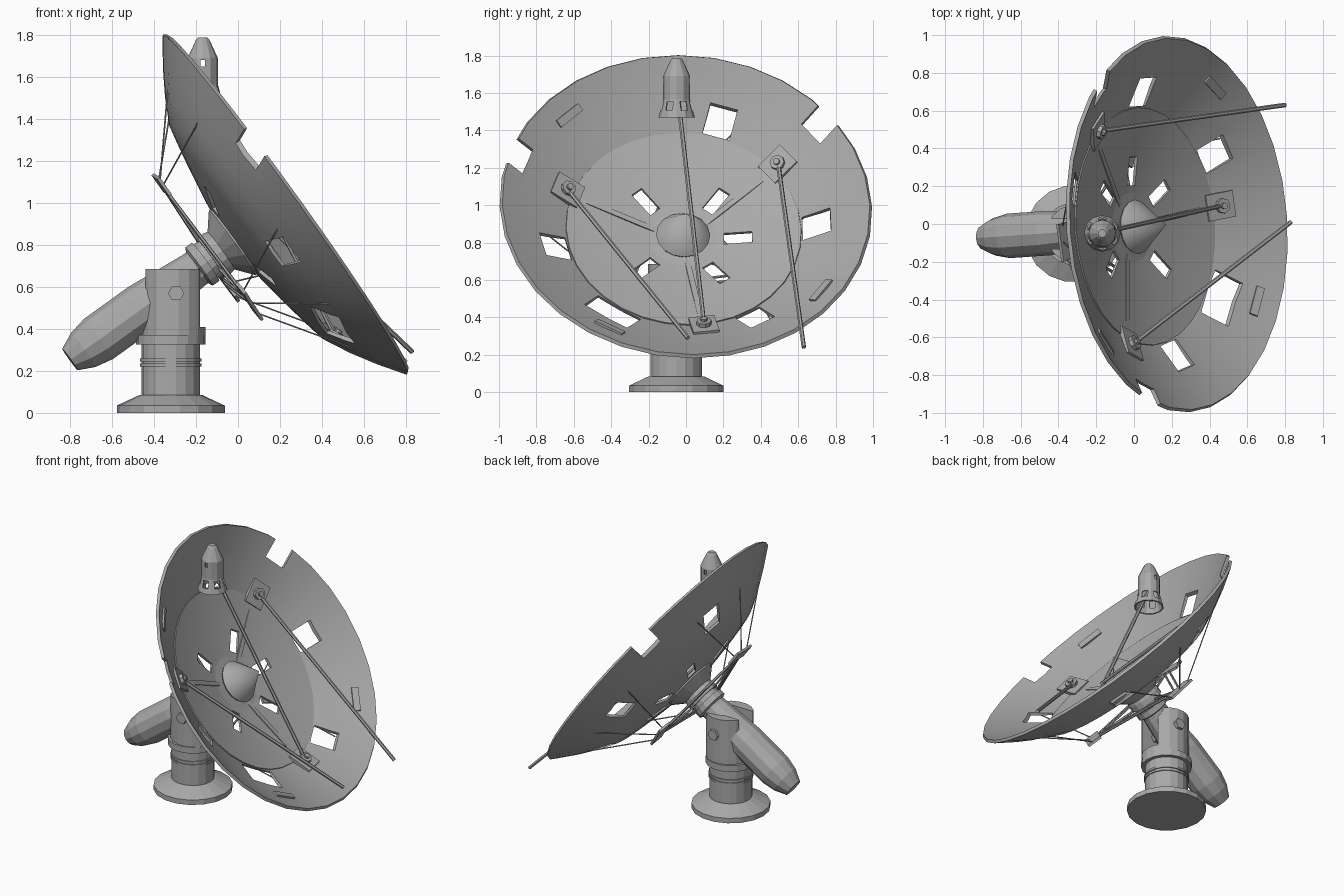
import bpy, bmesh
from math import sin, cos, pi, radians
from mathutils import Matrix, Vector

if "Cube" in bpy.data.objects:
    bpy.data.objects.remove(bpy.data.objects["Cube"])

I = Matrix.Identity(4)
# dish frame: local z is the pointing axis, local x runs down the dish, local y to the side
D = Matrix.Translation((0.235, 0, 1.0)) @ Matrix.Rotation(radians(4), 4, 'Z') @ Matrix.Rotation(radians(54.3), 4, 'Y')
LEGS = (7, 128, 249)        # front leg pads
FRAME = (187, 308, 69)      # rear frame corners
grey = bpy.data.materials.new("dark_grey")
grey.diffuse_color = (0.4, 0.4, 0.4, 1)
grey.use_nodes = True
grey.node_tree.nodes["Principled BSDF"].inputs["Base Color"].default_value = grey.diffuse_color


def finish(name, bm, M=I):
    bmesh.ops.recalc_face_normals(bm, faces=bm.faces)
    me = bpy.data.meshes.new(name)
    bm.to_mesh(me)
    bm.free()
    me.transform(M)
    me.materials.append(grey)
    ob = bpy.data.objects.new(name, me)
    bpy.context.collection.objects.link(ob)
    return ob


def lathe(name, pts, n, M=I, closed=False):
    bm = bmesh.new()
    rings = []
    for r, z in pts:
        if r < 1e-4:
            rings.append([bm.verts.new((0, 0, z))] * n)
        else:
            rings.append([bm.verts.new((r * cos(2 * pi * k / n), r * sin(2 * pi * k / n), z)) for k in range(n)])
    pairs = list(zip(rings, rings[1:])) + ([(rings[-1], rings[0])] if closed else [])
    for a, b in pairs:
        for k in range(n):
            q = list(dict.fromkeys([a[k], a[(k + 1) % n], b[(k + 1) % n], b[k]]))
            if len(q) > 2:
                bm.faces.new(q)
    if not closed:
        for ring in (rings[0], rings[-1]):
            if ring[0] is not ring[1]:
                bm.faces.new(ring)
    return finish(name, bm, M)


def add_box(bm, M, size):
    bmesh.ops.create_cube(bm, size=1, matrix=M @ Matrix.Diagonal((*size, 1)))


def polar(theta, r, h=0, tilt=0):
    # frame on the dish: x radial, y tangential, z out of the dish
    return (Matrix.Rotation(radians(theta), 4, 'Z') @ Matrix.Translation((r, 0, h))
            @ Matrix.Rotation(radians(-tilt), 4, 'Y'))


def pt(theta, r, h):
    return D @ polar(theta, r, h).translation


def rod(name, a, b, r, n=6):
    a, b = Vector(a), Vector(b)
    d = b - a
    M = Matrix.Translation(a) @ d.to_track_quat('Z', 'Y').to_matrix().to_4x4()
    return lathe(name, [(r, 0), (r, d.length)], n, M)


def box(name, M, size):
    bm = bmesh.new()
    add_box(bm, M, size)
    return finish(name, bm)


def cut(ob, boxes, M=I):
    bm = bmesh.new()
    for m, size in boxes:
        add_box(bm, M @ m, size)
    cutter = finish("cutter", bm)
    cutter.hide_render = True
    mod = ob.modifiers.new("cut", 'BOOLEAN')
    mod.object, mod.operation, mod.solver = cutter, 'DIFFERENCE', 'EXACT'
    mod.use_self = True     # some window cutters cross each other
    dg = bpy.context.evaluated_depsgraph_get()
    me = bpy.data.meshes.new_from_object(ob.evaluated_get(dg))
    ob.modifiers.clear()
    ob.data = me
    bpy.data.objects.remove(cutter)


def smooth(ob, angle=35):
    bpy.ops.object.select_all(action='DESELECT')
    ob.select_set(True)
    bpy.context.view_layer.objects.active = ob
    bpy.ops.object.shade_smooth_by_angle(angle=radians(angle))


# Pedestal: foot, column and clamp rings
P = Matrix.Translation((-0.32, -0.052, 0))
lathe("pedestal", [(.257, 0), (.257, .035), (.15, .085), (.14, .085), (.14, .222), (.147, .222), (.147, .236),
                   (.14, .236), (.14, .244), (.147, .244), (.147, .258), (.14, .258), (.14, .325), (.165, .325),
                   (.165, .37), (.13, .37)], 18, P)

# Yoke with a slot for the boom
Y = P @ Matrix.Translation((.01, 0, 0))
yoke = lathe("yoke", [(.138, .36), (.138, .685)], 18, Y @ Matrix.Diagonal((1.12, 1.12, 1, 1)))
cut(yoke, [(Y @ Matrix.Translation((0, 0, .61)), (.5, .16, .4))])
rod("pivot_bolt", (-.295, -.225, .57), (-.295, .12, .57), .038)

# Boom with counterweight end, and the collar behind the dish
lathe("boom", [(.063, -1.278), (.1, -1.2), (.118, -1.11), (.118, -.85), (.09, -.55), (.09, -.35)], 12, D)
lathe("collar", [(.09, -.53), (.112, -.52), (.112, -.48), (.1, -.48), (.1, -.45), (.115, -.45), (.115, -.41),
                 (.11, -.39), (.19, -.325), (.19, -.3), (.1, -.3)], 16, D)

# Dish: front profile plus offset back profile, with a small step at the panel seam
front = [(.10, -.31), (.25, -.292), (.385, -.268), (.51, -.245), (.63, -.215), (.632, -.222),
         (.75, -.152), (.87, -.078), (.985, .002)]
back = [(.998, -.014), (.875, -.1), (.755, -.174), (.635, -.236), (.51, -.262), (.385, -.285), (.25, -.308), (.10, -.326)]
dish = lathe("dish", front + back, 32, D, closed=True)
holes = []
for th, w in ((162, .15), (90, .15), (30, .15), (-35, .27), (-78, .15)):    # missing panels
    holes.append((polar(th, .71, -.18), (.145, w, .4)))
for th in (35, 88, 141, 220, 315):                                         # openings round the hub
    holes.append((polar(th, .295, -.3), (.15, .07, .3)))
holes.append((polar(127, .97, -.03), (.2, .16, .4)))                       # rim notches
holes.append((polar(-111.5, 1.0, -.03), (.21, .17, .4)))
cut(dish, holes, D)
smooth(dish)

# Centre cone
cone = lathe("hub_cone", [(0, -.08), (.145, -.272), (.14, -.282), (.085, -.29), (.085, -.34), (0, -.34)], 16, D)
smooth(cone)

# Thin cover plates on the dish face
for th in (54, -30, -137):
    box("cover_plate", D @ polar(th, .875, -.07, 33), (.045, .165, .022))

# Leg pads with washers, and faint inner ribs running to the hub
for th in LEGS:
    box("leg_pad", D @ polar(th, .66, -.193, 25), (.165, .14, .025))
    lathe("pad_washer", [(.04, 0), (.04, .025), (.018, .025), (.018, .04)], 8, D @ polar(th, .66, -.182, 25))
    box("dish_rib", D @ polar(th, .36, -.271, 9.5), (.5, .03, .012))

# Feed legs
rod("feed_leg", pt(249, .66, -.18), (.83, .01, .29), .012)
rod("feed_leg", pt(128, .66, -.18), (.80, .63, .24), .012)
rod("feed_leg", pt(7, .66, -.18), (-.165, -.045, 1.6), .012)

# Feed horn: open thin-walled bell with windows
F = Matrix.Translation((-.168, -.05, 0))
feed = lathe("feed_horn", [(.097, 1.47), (.072, 1.565), (.072, 1.69), (.033, 1.775), (.022, 1.787), (0, 1.787),
                           (0, 1.765), (.022, 1.765), (.062, 1.685), (.062, 1.57), (.087, 1.47)], 12, F, closed=True)
cut(feed, [(F @ Matrix.Rotation(radians(a), 4, 'Z') @ Matrix.Translation((0, 0, 1.53)), (.3, .04, .05))
           for a in (30, 90, 150)] + [(F @ Matrix.Translation((0, 0, 1.665)), (.02, .3, .03))])

# Rear support frame: corner plates, bars, arms and stays to the dish back
for i, th in enumerate(FRAME):
    nxt = FRAME[(i + 1) % 3]
    box("frame_plate", D @ polar(th, .425, -.44), (.1, .2, .016))
    for r in (.37, .44):
        rod("frame_bar", pt(th, r, -.44), pt(nxt, r, -.44), .008)
    rod("frame_arm", pt(th, .09, -.45), pt(th, .42, -.44), .008)
    for off in (-35, 0, 35):
        rod("stay", pt(th + off * .3, .44, -.44), pt(th + off, .78, -.155), .004)
